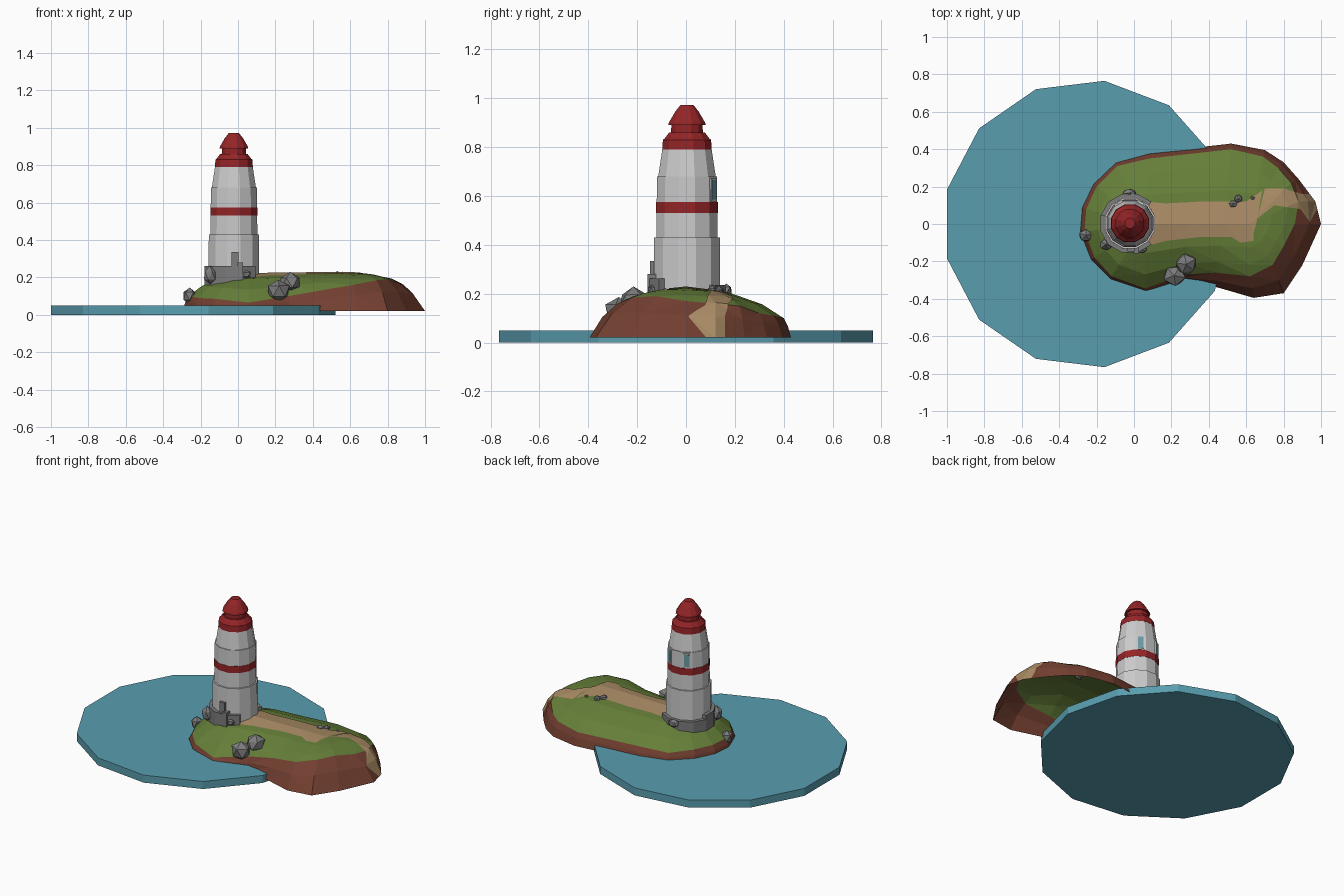
import bpy, bmesh, math, random
from mathutils import Vector, Matrix

if "Cube" in bpy.data.objects:
    bpy.data.objects.remove(bpy.data.objects["Cube"])

random.seed(4)


def material(name, r, g, b):
    m = bpy.data.materials.new(name)
    m.diffuse_color = (r, g, b, 1)
    m.use_nodes = True
    m.node_tree.nodes["Principled BSDF"].inputs["Base Color"].default_value = m.diffuse_color
    return m


SEA = material("sea", 0.10, 0.34, 0.43)
GRASS = material("grass", 0.13, 0.21, 0.04)
EARTH = material("earth", 0.17, 0.05, 0.03)
SAND = material("sand", 0.40, 0.26, 0.13)
RED = material("red", 0.30, 0.018, 0.02)
WHITE = material("white", 0.75, 0.75, 0.75)
STONE = material("stone", 0.20, 0.20, 0.20)
GLASS = material("glass", 0.15, 0.33, 0.38)


def finish(name, bm, *mats):
    me = bpy.data.meshes.new(name)
    bm.to_mesh(me)
    bm.free()
    for m in mats:
        me.materials.append(m)
    ob = bpy.data.objects.new(name, me)
    bpy.context.collection.objects.link(ob)
    return ob


def lathe(name, profile, sides, cx, cy, mat, turn=0.0):
    """Closed solid turned from (radius, z) points listed upwards."""
    bm = bmesh.new()
    rings = [[bm.verts.new((cx + r * math.cos(turn + math.tau * i / sides),
                            cy + r * math.sin(turn + math.tau * i / sides), z))
              for i in range(sides)] for r, z in profile]
    for a, b in zip(rings, rings[1:]):
        for i in range(sides):
            j = (i + 1) % sides
            bm.faces.new((a[i], a[j], b[j], b[i]))
    bm.faces.new(rings[0][::-1])
    bm.faces.new(rings[-1])
    return finish(name, bm, mat)


def box(name, centre, size, angle, mat):
    bm = bmesh.new()
    bmesh.ops.create_cube(bm, size=1, matrix=Matrix.Translation(centre)
                          @ Matrix.Rotation(angle, 4, 'Z') @ Matrix.Diagonal((*size, 1)))
    return finish(name, bm, mat)


def rock(name, centre, size):
    bm = bmesh.new()
    bmesh.ops.create_icosphere(bm, subdivisions=1, radius=1)
    for v in bm.verts:
        v.co *= random.uniform(0.9, 1.08)
    turn = Matrix.Rotation(random.uniform(0, 6), 4, 'Z')
    bm.transform(Matrix.Translation(centre) @ Matrix.Diagonal((*size, 1)) @ turn)
    return finish(name, bm, STONE)


# Sea disc
lathe("sea", [(0.771, 0), (0.771, 0.05)], 13, -0.251, 0, SEA)

# Island: foot outline (x, y) and grass edge (x, y, z), counter-clockwise
outline = [
    (1.0, 0.0, 0.86, 0.0, 0.17), (0.97, 0.12, 0.88, 0.12, 0.16),
    (0.88, 0.24, 0.84, 0.22, 0.15), (0.80, 0.33, 0.77, 0.30, 0.12),
    (0.70, 0.395, 0.69, 0.36, 0.11), (0.52, 0.43, 0.52, 0.40, 0.10),
    (0.30, 0.405, 0.30, 0.375, 0.10), (0.08, 0.385, 0.08, 0.35, 0.10),
    (-0.10, 0.335, -0.09, 0.31, 0.09), (-0.22, 0.22, -0.20, 0.20, 0.10),
    (-0.285, 0.09, -0.255, 0.08, 0.10), (-0.295, -0.04, -0.265, -0.04, 0.10),
    (-0.24, -0.19, -0.21, -0.18, 0.09), (-0.13, -0.30, -0.12, -0.28, 0.085),
    (0.07, -0.37, 0.06, -0.345, 0.065), (0.28, -0.30, 0.27, -0.27, 0.10),
    (0.45, -0.34, 0.44, -0.26, 0.13), (0.64, -0.395, 0.62, -0.28, 0.16),
    (0.80, -0.37, 0.74, -0.22, 0.185), (0.90, -0.22, 0.80, -0.12, 0.19)]
spine = [Vector(p) for p in ((0.06, 0, 0.22), (0.29, 0, 0.222),
                             (0.48, 0, 0.226), (0.62, 0, 0.224))]
island = bmesh.new()
crest = [island.verts.new(p) for p in spine]
rings, near = [[] for _ in range(5)], []
for fx, fy, ex, ey, ez in outline:
    foot, edge = Vector((fx, fy, 0.02)), Vector((ex, ey, ez))
    k = min(range(4), key=lambda n: abs(spine[n].x - ex))
    near.append(crest[k])
    bulge = foot.lerp(edge, 0.45)
    bulge.z = 0.02 + (ez - 0.02) * 0.6
    pts = [foot, bulge, edge]
    for t, h in ((0.22, 0.45), (0.55, 0.82)):
        p = edge.lerp(spine[k], t)
        p.z = ez + (spine[k].z - ez) * h
        pts.append(p)
    for ring, p in zip(rings, pts):
        ring.append(island.verts.new(p))
n = len(outline)
for level in range(5):
    for i in range(n):
        j = (i + 1) % n
        a = rings[level]
        up = (near[j], near[i]) if level == 4 else (rings[level + 1][j], rings[level + 1][i])
        if up[0] is up[1]:
            up = up[:1]
        f = island.faces.new((a[i], a[j], *up))
        f.material_index = 0 if level < 2 else 1
bmesh.ops.triangulate(island, faces=island.faces[:])

# Path: island surface trimmed to a chain of quads, lifted slightly
left = [(0.06, 0.12), (0.17, 0.11), (0.35, 0.12), (0.52, 0.12), (0.60, 0.12), (0.63, 0.14),
        (0.70, 0.19), (0.80, 0.19), (0.90, 0.16), (0.955, 0.16), (0.98, 0.13)]
right = [(0.06, -0.12), (0.17, -0.09), (0.35, -0.07), (0.52, -0.07), (0.57, -0.10),
         (0.64, -0.09), (0.66, 0.03), (0.75, 0.10), (0.89, 0.08), (0.94, 0.01), (0.98, 0.08)]
path = bmesh.new()
for i in range(len(left) - 1):
    quad = [right[i], right[i + 1], left[i + 1], left[i]]
    piece = island.copy()
    for p, q in zip(quad, quad[1:] + quad[:1]):
        bmesh.ops.bisect_plane(piece, geom=piece.verts[:] + piece.edges[:] + piece.faces[:],
                               plane_co=(*p, 0), plane_no=(q[1] - p[1], p[0] - q[0], 0),
                               clear_outer=True)
    tmp = bpy.data.meshes.new("path_piece")
    piece.to_mesh(tmp)
    piece.free()
    path.from_mesh(tmp)
    bpy.data.meshes.remove(tmp)
for f in path.faces:
    f.material_index = 0
for v in path.verts:
    v.co.z += 0.004
finish("path", path, SAND)
finish("island", island, EARTH, GRASS)

# Tower
TX, TY, TURN = -0.022, 0.004, math.radians(15)


def tower(name, profile, mat):
    return lathe(name, profile, 12, TX, TY, mat, TURN)


tower("tower_base", [(0.140, 0.16), (0.139, 0.43)], WHITE)
tower("tower_middle", [(0.130, 0.43), (0.127, 0.68)], WHITE)
tower("tower_upper", [(0.122, 0.68), (0.103, 0.80)], WHITE)
tower("red_stripe", [(0.1305, 0.53), (0.1305, 0.575)], RED)
tower("gallery", [(0.105, 0.79), (0.102, 0.83), (0.095, 0.835), (0.076, 0.86)], RED)
tower("lantern_room", [(0.068, 0.84), (0.066, 0.895)], RED)
tower("roof", [(0.079, 0.89), (0.077, 0.90), (0.050, 0.945), (0.028, 0.972)], RED)

# Windows on the back of the tower
for side, deg in (("right", 60), ("left", 120)):
    a = math.radians(deg)
    for part, r, w, h, m in (("frame", 0.121, 0.046, 0.094, WHITE), ("pane", 0.123, 0.034, 0.080, GLASS)):
        box(f"window_{part}_{side}", (TX + r * math.cos(a), TY + r * math.sin(a), 0.625),
            (0.014, w, h), a, m)

# Door and stone footing around the tower
box("door", (-0.015, -0.132, 0.27), (0.038, 0.03, 0.13), 0, STONE)
for i, deg in enumerate(range(60, 301, 30)):
    a = math.radians(deg)
    top = 0.235 if deg < 180 else 0.262
    box(f"footing_{i}", (TX + 0.137 * math.cos(a), TY + 0.137 * math.sin(a), (0.14 + top) / 2),
        (0.04, 0.084, top - 0.14), a, STONE)
box("door_step", (0.012, -0.14, 0.23), (0.03, 0.035, 0.10), 0, STONE)

# Rocks
for i, (c, s) in enumerate([
        ((0.215, -0.275, 0.125), (0.065, 0.06, 0.065)), ((0.28, -0.215, 0.172), (0.06, 0.06, 0.055)),
        ((-0.258, -0.06, 0.10), (0.038, 0.036, 0.045)), ((-0.025, 0.165, 0.215), (0.04, 0.025, 0.028)),
        ((0.53, 0.108, 0.212), (0.026, 0.022, 0.022)), ((0.558, 0.135, 0.21), (0.024, 0.024, 0.02)),
        ((0.635, 0.14, 0.207), (0.012, 0.012, 0.012)), ((-0.15, -0.11, 0.21), (0.04, 0.035, 0.05)),
        ((0.04, -0.135, 0.215), (0.03, 0.025, 0.025))]):
    rock(f"rock_{i + 1}", c, s)
